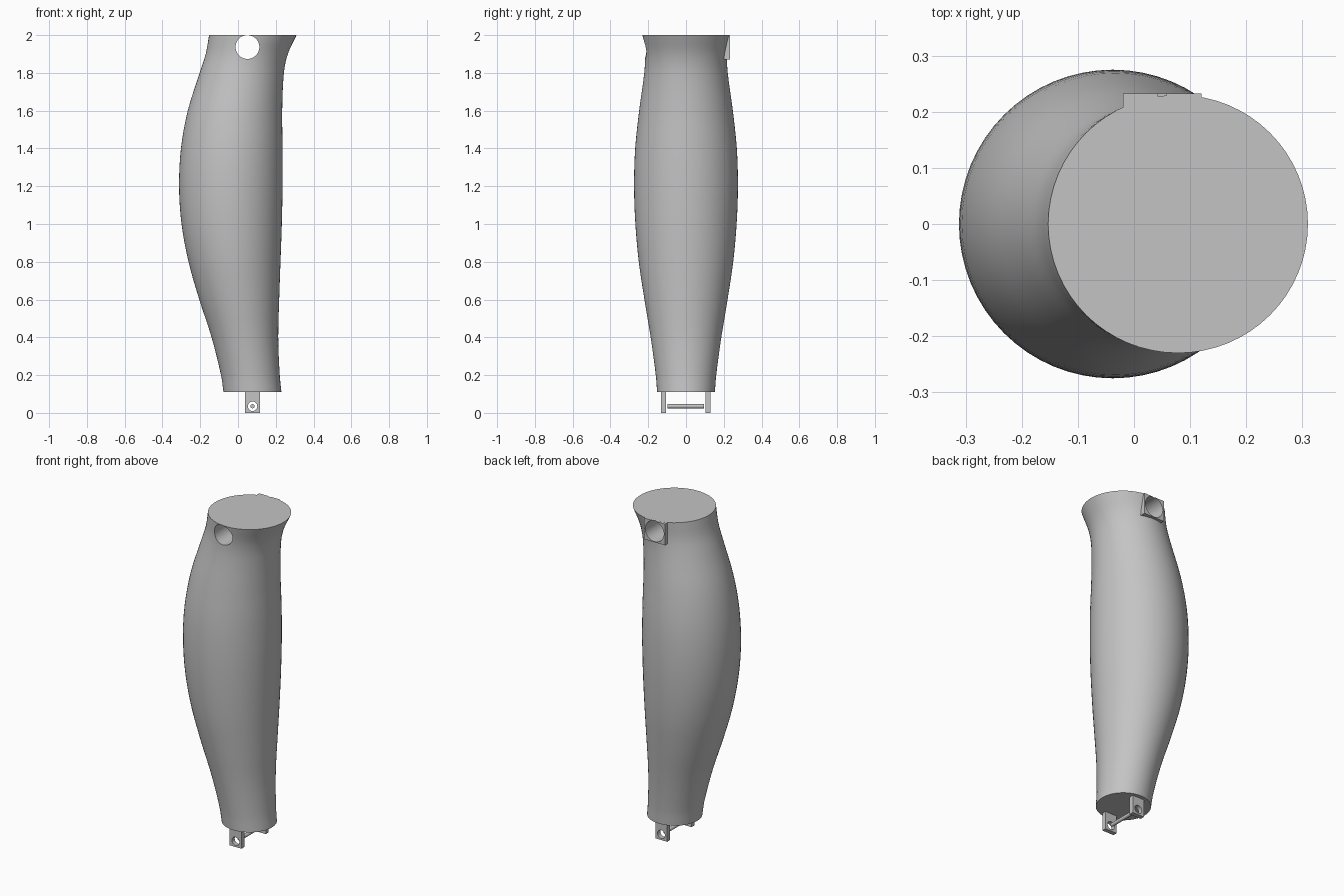
import bpy, bmesh, math
from mathutils import Matrix

if "Cube" in bpy.data.objects:
    bpy.data.objects.remove(bpy.data.objects["Cube"])

grey = bpy.data.materials.new("light grey")
grey.diffuse_color = (0.55, 0.55, 0.55, 1)
grey.use_nodes = True
grey.node_tree.nodes["Principled BSDF"].inputs["Base Color"].default_value = grey.diffuse_color


def finish(name, bm):
    bmesh.ops.recalc_face_normals(bm, faces=bm.faces)
    me = bpy.data.meshes.new(name)
    bm.to_mesh(me)
    bm.free()
    ob = bpy.data.objects.new(name, me)
    bpy.context.collection.objects.link(ob)
    me.materials.append(grey)
    return ob


def box(name, x0, x1, y0, y1, z0, z1):
    bm = bmesh.new()
    m = Matrix.Translation(((x0 + x1) / 2, (y0 + y1) / 2, (z0 + z1) / 2))
    m = m @ Matrix.Diagonal((x1 - x0, y1 - y0, z1 - z0, 1))
    bmesh.ops.create_cube(bm, size=1, matrix=m)
    return finish(name, bm)


def rod(name, x, z, r, y0, y1, seg=32):
    bm = bmesh.new()
    m = Matrix.Translation((x, (y0 + y1) / 2, z)) @ Matrix.Rotation(math.pi / 2, 4, 'X')
    bmesh.ops.create_cone(bm, cap_ends=True, segments=seg, radius1=r, radius2=r,
                          depth=y1 - y0, matrix=m)
    return finish(name, bm)


def activate(ob):
    bpy.ops.object.select_all(action='DESELECT')
    ob.select_set(True)
    bpy.context.view_layer.objects.active = ob


def cut(ob, cutter):
    mod = ob.modifiers.new("hole", 'BOOLEAN')
    mod.operation = 'DIFFERENCE'
    mod.solver = 'EXACT'
    mod.object = cutter
    activate(ob)
    bpy.ops.object.modifier_apply(modifier=mod.name)


def smooth(ob):
    activate(ob)
    bpy.ops.object.shade_smooth_by_angle(angle=math.radians(35))


# leg profile: z, left x, right x, half depth in y
rows = [(0.11, -0.077, 0.230, 0.153), (0.2, -0.090, 0.221, 0.160),
        (0.4, -0.140, 0.213, 0.187), (0.6, -0.205, 0.218, 0.220),
        (0.8, -0.262, 0.225, 0.250), (1.0, -0.299, 0.232, 0.268),
        (1.2, -0.312, 0.236, 0.275), (1.4, -0.302, 0.236, 0.269),
        (1.6, -0.266, 0.234, 0.248), (1.8, -0.203, 0.243, 0.221),
        (1.9, -0.171, 0.264, 0.217), (2.0, -0.153, 0.310, 0.230)]


def tangent(i, k):
    a, b = rows[max(i - 1, 0)], rows[min(i + 1, len(rows) - 1)]
    return (b[k] - a[k]) / (b[0] - a[0])


def sections(steps=4):
    out = []
    for i in range(len(rows) - 1):
        p, q = rows[i], rows[i + 1]
        h = q[0] - p[0]
        for s in range(steps):
            t = s / steps
            vals = [p[0] + h * t]
            for k in (1, 2, 3):
                vals.append((2*t**3 - 3*t**2 + 1) * p[k] + (t**3 - 2*t**2 + t) * h * tangent(i, k)
                            + (3*t**2 - 2*t**3) * q[k] + (t**3 - t**2) * h * tangent(i + 1, k))
            out.append(vals)
    return out + [list(rows[-1])]


# leg shell, capped at both ends
N = 64
bm = bmesh.new()
rings = []
for z, l, r, d in sections():
    rings.append([bm.verts.new(((l + r) / 2 + (r - l) / 2 * math.cos(2 * math.pi * i / N),
                                d * math.sin(2 * math.pi * i / N), z)) for i in range(N)])
for a, b in zip(rings, rings[1:]):
    for i in range(N):
        j = (i + 1) % N
        bm.faces.new((a[i], a[j], b[j], b[i]))
bm.faces.new(rings[0][::-1])
bm.faces.new(rings[-1])
leg = finish("leg_body", bm)

# square boss behind the knee hole
boss = box("knee_boss", -0.02, 0.12, 0.17, 0.233, 1.87, 1.9995)

# knee hole through leg and boss
cutter = rod("knee_hole_cutter", 0.05, 1.937, 0.063, -0.5, 0.5, 48)
cut(leg, cutter)
cut(boss, cutter)
bpy.data.objects.remove(cutter)

# ankle lugs with pin holes
cutter = rod("ankle_hole_cutter", 0.077, 0.035, 0.025, -0.3, 0.3)
lugs = [box("ankle_lug_front", 0.037, 0.117, -0.133, -0.106, 0, 0.13),
        box("ankle_lug_back", 0.037, 0.117, 0.102, 0.129, 0, 0.13)]
for lug in lugs:
    cut(lug, cutter)
bpy.data.objects.remove(cutter)

# ankle pin
pin = rod("ankle_pin", 0.077, 0.035, 0.011, -0.098, 0.094, 24)

for ob in [leg, boss, pin] + lugs:
    smooth(ob)
